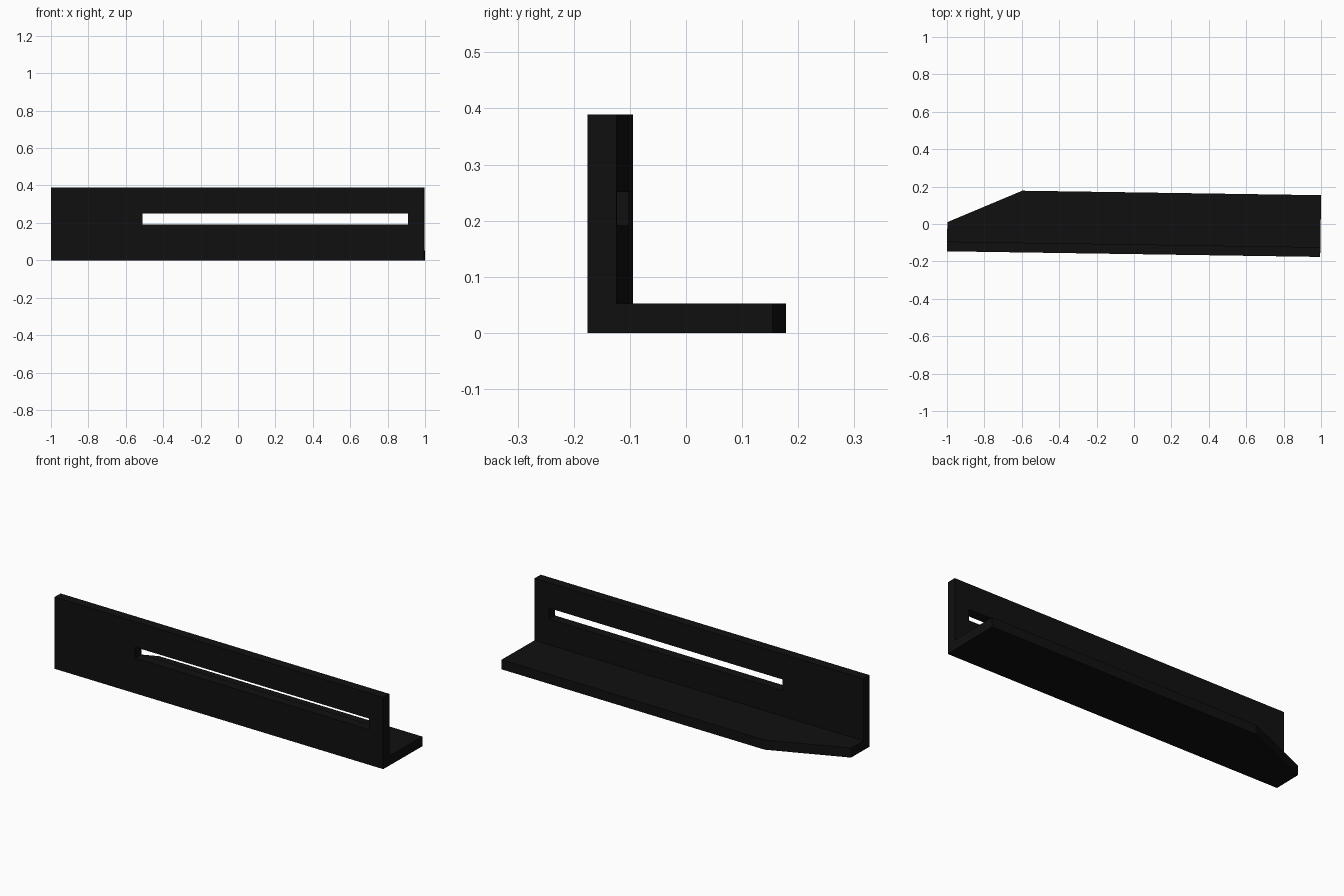
import bpy, bmesh
from mathutils import Vector

if "Cube" in bpy.data.objects:
    bpy.data.objects.remove(bpy.data.objects["Cube"])

YAW = -0.015          # the whole bracket sits slightly turned
X0, X1 = -0.998, 0.998
Y0, Y1 = -0.161, 0.169
T, H = 0.052, 0.389   # sheet thickness, wall height

black = bpy.data.materials.new("black")
black.diffuse_color = (0.005, 0.005, 0.005, 1)
black.use_nodes = True
black.node_tree.nodes["Principled BSDF"].inputs["Base Color"].default_value = black.diffuse_color


def prism(name, outline, z0, z1):
    """Extrude a plan outline from z0 to z1."""
    bm = bmesh.new()
    face = bm.faces.new([bm.verts.new((x, y, z0)) for x, y in outline])
    ext = bmesh.ops.extrude_face_region(bm, geom=[face])
    verts = [v for v in ext["geom"] if isinstance(v, bmesh.types.BMVert)]
    bmesh.ops.translate(bm, verts=verts, vec=Vector((0, 0, z1 - z0)))
    bmesh.ops.recalc_face_normals(bm, faces=bm.faces)
    mesh = bpy.data.meshes.new(name)
    bm.to_mesh(mesh)
    bm.free()
    mesh.materials.append(black)
    ob = bpy.data.objects.new(name, mesh)
    bpy.context.collection.objects.link(ob)
    return ob


def rect(xa, xb, ya, yb):
    return [(xa, ya), (xb, ya), (xb, yb), (xa, yb)]


def combine(ob, other, operation):
    """Apply a boolean and discard the helper object."""
    mod = ob.modifiers.new(operation, 'BOOLEAN')
    mod.operation, mod.object, mod.solver = operation, other, 'EXACT'
    bpy.context.view_layer.objects.active = ob
    bpy.ops.object.modifier_apply(modifier=mod.name)
    bpy.data.objects.remove(other)


# Foot plate with one clipped corner
bracket = prism("angle_bracket", [(X0, Y0), (X1, Y0), (X1, Y1), (-0.60, Y1), (X0, -0.005)], 0, T)

# Upright wall along the front edge
wall = prism("wall", rect(X0, X1, Y0, Y0 + T), 0, H)
combine(bracket, wall, 'UNION')

# Long slot through the wall
slot = prism("slot_cutter", rect(-0.508, 0.912, Y0 - 0.1, Y0 + T + 0.1), 0.191, 0.251)
slot.hide_render = True
combine(bracket, slot, 'DIFFERENCE')

bracket.rotation_euler.z = YAW
